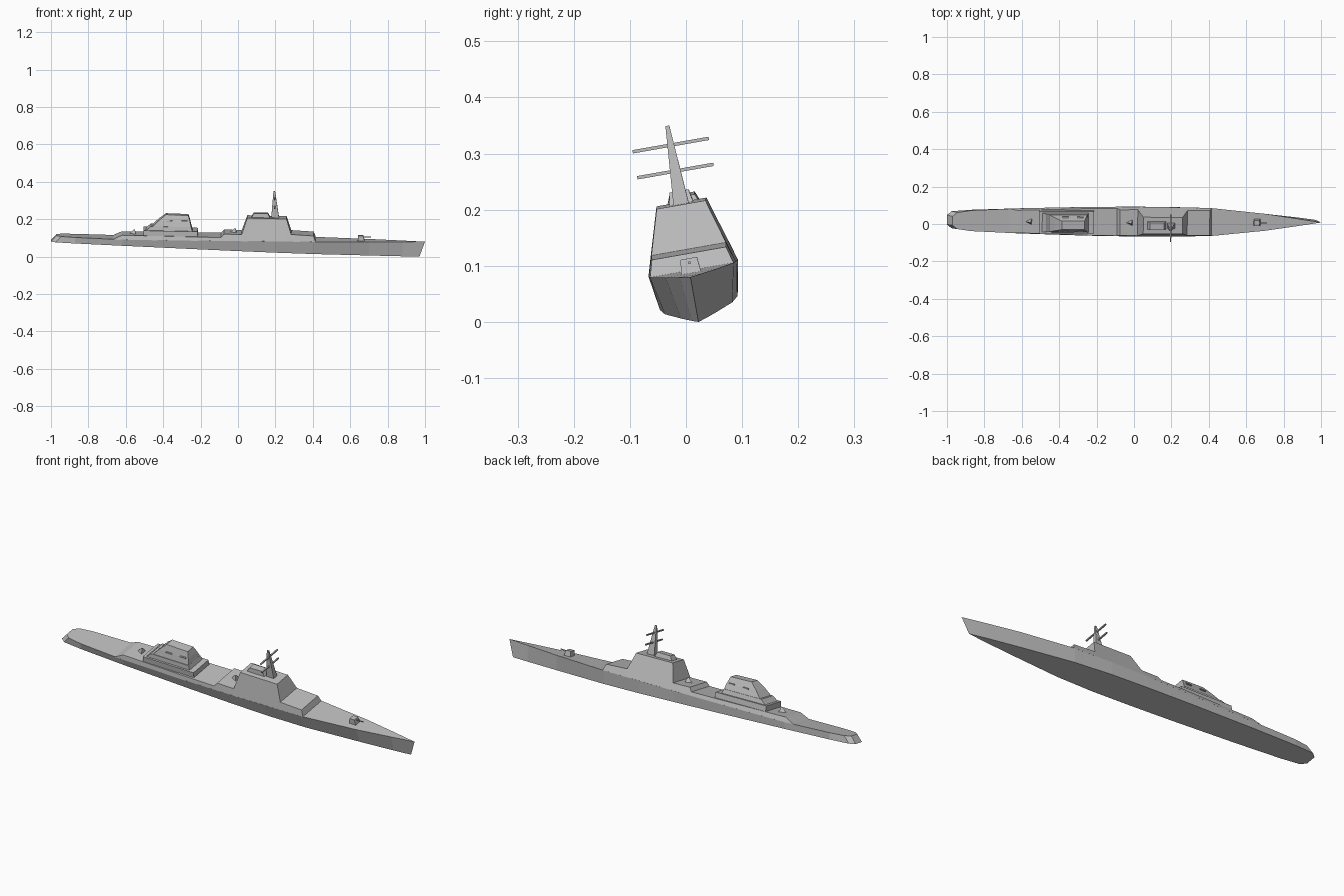
import bpy
import bmesh
import math
from mathutils import Matrix

cube = bpy.data.objects.get("Cube")
if cube:
    bpy.data.objects.remove(cube, do_unlink=True)

grey = bpy.data.materials.new("naval grey")
grey.use_nodes = True
grey.diffuse_color = (0.5, 0.5, 0.5, 1)
grey.node_tree.nodes["Principled BSDF"].inputs["Base Color"].default_value = (0.5, 0.5, 0.5, 1)

# The whole ship heels over to one side
HEEL = (Matrix.Translation((0, 0.03, 0)) @ Matrix.Rotation(-0.008, 4, 'Z')
        @ Matrix.Rotation(math.radians(10), 4, 'X'))


def loft(name, sections):
    """Skin matching rings of points and cap both ends."""
    bm = bmesh.new()
    rings = [[bm.verts.new(p) for p in s] for s in sections]
    n = len(rings[0])
    for a, b in zip(rings, rings[1:]):
        for i in range(n):
            j = (i + 1) % n
            bm.faces.new((a[i], a[j], b[j], b[i]))
    bm.faces.new(rings[0])
    bm.faces.new(rings[-1])
    bmesh.ops.remove_doubles(bm, verts=bm.verts, dist=0.0005)
    bmesh.ops.recalc_face_normals(bm, faces=bm.faces)
    mesh = bpy.data.meshes.new(name)
    bm.to_mesh(mesh)
    bm.free()
    mesh.materials.append(grey)
    obj = bpy.data.objects.new(name, mesh)
    bpy.context.collection.objects.link(obj)
    obj.matrix_world = HEEL
    return obj


def rect(x0, x1, half, z0, z1=None):
    """Level or sloping rectangle; z0 at the aft edge, z1 at the fore edge."""
    z1 = z0 if z1 is None else z1
    return [(x0, -half, z0), (x1, -half, z1), (x1, half, z1), (x0, half, z0)]


def band(x0, half0, z0, x1, half1, z1):
    """Cross-section from a lower edge to an upper edge."""
    return [(x0, -half0, z0), (x1, -half1, z1), (x1, half1, z1), (x0, half0, z0)]


# Hull stations: x, deck half width, waterline half width, deck height
STATIONS = [
    (-0.97, 0.024, 0.026, 0.118), (-0.945, 0.045, 0.046, 0.117),
    (-0.87, 0.056, 0.054, 0.114), (-0.62, 0.068, 0.062, 0.104),
    (-0.25, 0.078, 0.069, 0.101), (0.0, 0.081, 0.071, 0.099),
    (0.2, 0.08, 0.07, 0.097), (0.41, 0.076, 0.061, 0.094),
    (0.7, 0.046, 0.032, 0.088), (0.88, 0.019, 0.012, 0.084),
    (1.0, 0.0, 0.0, 0.081)]


def keel(x):
    return 0.0427 - 0.044 * x


def deck_at(x):
    """Deck half width and height at a given length."""
    for a, b in zip(STATIONS, STATIONS[1:]):
        if x <= b[0]:
            t = (x - a[0]) / (b[0] - a[0])
            return a[1] + t * (b[1] - a[1]), a[3] + t * (b[3] - a[3])


# Hull, with raked bow and transom
hull = []
for x, deck, water, z in STATIONS:
    foot = x - 0.03 if x < -0.9 or x == 1 else x
    hull.append(band(foot, water, keel(foot), x, deck, z))
loft("hull", hull)

# Raised deck and bridge, with sides leaning inward
PROFILE = [(-0.67, 0.104), (-0.62, 0.127), (-0.25, 0.12), (-0.09, 0.117),
           (-0.075, 0.135), (0.02, 0.132), (0.05, 0.217), (0.26, 0.212),
           (0.285, 0.132), (0.405, 0.124), (0.415, 0.094)]
house = []
for x, z in PROFILE:
    half, base = deck_at(x)
    house.append(band(x, half, base - 0.001, x, half - 0.3 * (z - base), z))
loft("forward_superstructure", house)

# Hangar house aft
loft("aft_plinth", [rect(-0.505, -0.215, 0.063, 0.118), rect(-0.505, -0.215, 0.061, 0.152, 0.146)])
loft("aft_house_lower", [rect(-0.495, -0.243, 0.053, 0.148, 0.144),
                         rect(-0.465, -0.25, 0.048, 0.172, 0.168)])
loft("aft_house_upper", [rect(-0.455, -0.25, 0.046, 0.171, 0.167),
                         rect(-0.425, -0.256, 0.036, 0.2, 0.196),
                         rect(-0.385, -0.265, 0.023, 0.232, 0.227)])
for side in (-1, 1):
    for x in (-0.365, -0.285):
        y = side * 0.038
        loft("side_ledge", [[(x + a, y + b, z) for a, b in
                             ((-0.016, -0.004), (0.016, -0.004), (0.016, 0.004), (-0.016, 0.004))]
                            for z in (0.195, 0.201)])

# Roof box, mast and crossbars
loft("roof_box", [rect(0.07, 0.172, 0.022, 0.212), rect(0.085, 0.16, 0.017, 0.237)])
loft("mast", [rect(0.178, 0.22, 0.014, 0.21), rect(0.19, 0.199, 0.0035, 0.355)])
for z in (0.273, 0.32):
    loft("mast_crossbar", [rect(0.193, 0.2, 0.069, z - 0.003), rect(0.193, 0.2, 0.069, z + 0.003)])

# Deck gun
loft("gun_turret", [rect(0.64, 0.677, 0.018, 0.086), rect(0.643, 0.67, 0.015, 0.115)])
loft("gun_barrel", [rect(0.66, 0.71, 0.002, 0.105), rect(0.66, 0.71, 0.002, 0.109)])

# Three-sided close defence mounts
for x, z in ((-0.558, 0.123), (-0.02, 0.13)):
    ring = [(x + 0.024 * math.cos(a), 0.02 * math.sin(a), z)
            for a in (math.pi, math.pi / 3, -math.pi / 3)]
    tip = [(x + 0.005 + (p[0] - x) * 0.15, p[1] * 0.15, z + 0.025) for p in ring]
    loft("defence_mount", [ring, tip])
